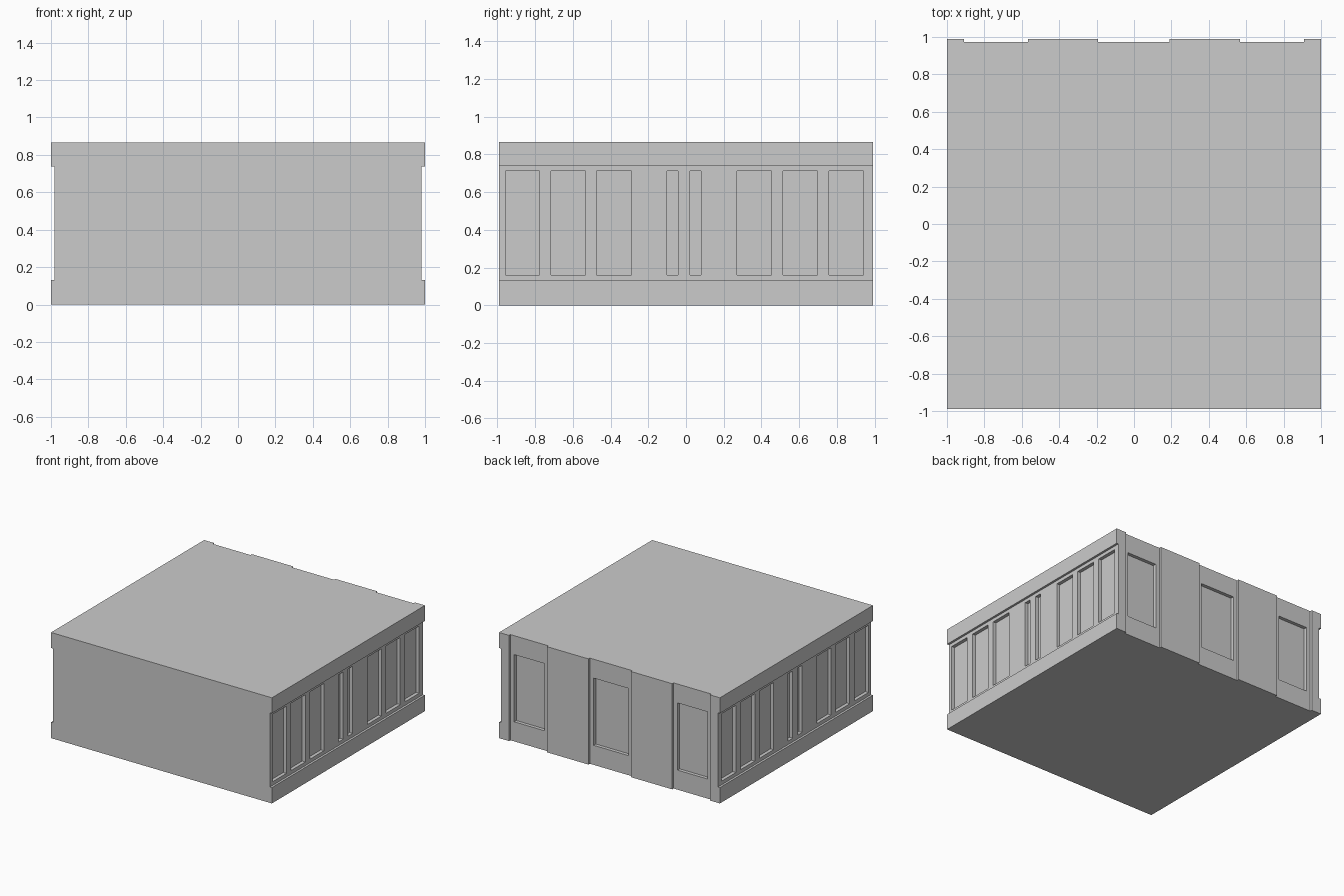
import bpy, bmesh
from mathutils import Matrix, Vector

if "Cube" in bpy.data.objects:
    bpy.data.objects.remove(bpy.data.objects["Cube"])

X, Y, H = 1.0, 0.99, 0.865
STEP = 0.018      # depth of the wall bays
PANEL = 0.028     # extra depth of panels and windows
OUT = 0.1         # cutter overshoot


def boxes(name, spans):
    """One mesh made of boxes given as (x0, x1, y0, y1, z0, z1)."""
    bm = bmesh.new()
    for x0, x1, y0, y1, z0, z1 in spans:
        m = Matrix.Translation(Vector((x0 + x1, y0 + y1, z0 + z1)) / 2)
        m = m @ Matrix.Diagonal((x1 - x0, y1 - y0, z1 - z0, 1))
        bmesh.ops.create_cube(bm, size=1, matrix=m)
    me = bpy.data.meshes.new(name)
    bm.to_mesh(me)
    bm.free()
    ob = bpy.data.objects.new(name, me)
    bpy.context.collection.objects.link(ob)
    return ob


def carve(target, name, spans):
    cutter = boxes(name, spans)
    cutter.hide_render = True
    mod = target.modifiers.new(name, 'BOOLEAN')
    mod.operation, mod.solver, mod.object = 'DIFFERENCE', 'EXACT', cutter
    bpy.context.view_layer.objects.active = target
    bpy.ops.object.modifier_apply(modifier=name)
    bpy.data.objects.remove(cutter)


def both_sides(depth, y0, y1, z0, z1):
    return [(X - depth, X + OUT, y0, y1, z0, z1),
            (-X - OUT, -X + depth, y0, y1, z0, z1)]


# Solid building block
body = boxes("building_block", [(-X, X, -Y, Y, 0, H)])

# Side walls set back between plinth and cornice; back wall bays between piers
bays = [(-0.91, -0.568), (-0.193, 0.19), (0.567, 0.91)]
carve(body, "wall_setbacks",
      both_sides(STEP, -Y - OUT, Y + OUT, 0.13, 0.738)
      + [(a, b, Y - STEP, Y + OUT, -OUT, H + OUT) for a, b in bays])

# Sunken panels on the sides and windows in the back bays
panels = [(-0.957, -0.777), (-0.715, -0.532), (-0.473, -0.29),
          (-0.1, -0.043), (0.022, 0.08),
          (0.27, 0.452), (0.513, 0.696), (0.758, 0.941)]
windows = [(-0.875, -0.603), (-0.158, 0.155), (0.602, 0.875)]
cuts = [(a, b, Y - STEP - PANEL, Y + OUT, 0.16, 0.71) for a, b in windows]
for a, b in panels:
    cuts += both_sides(STEP + PANEL, a, b, 0.16, 0.71)
carve(body, "panels_and_windows", cuts)
